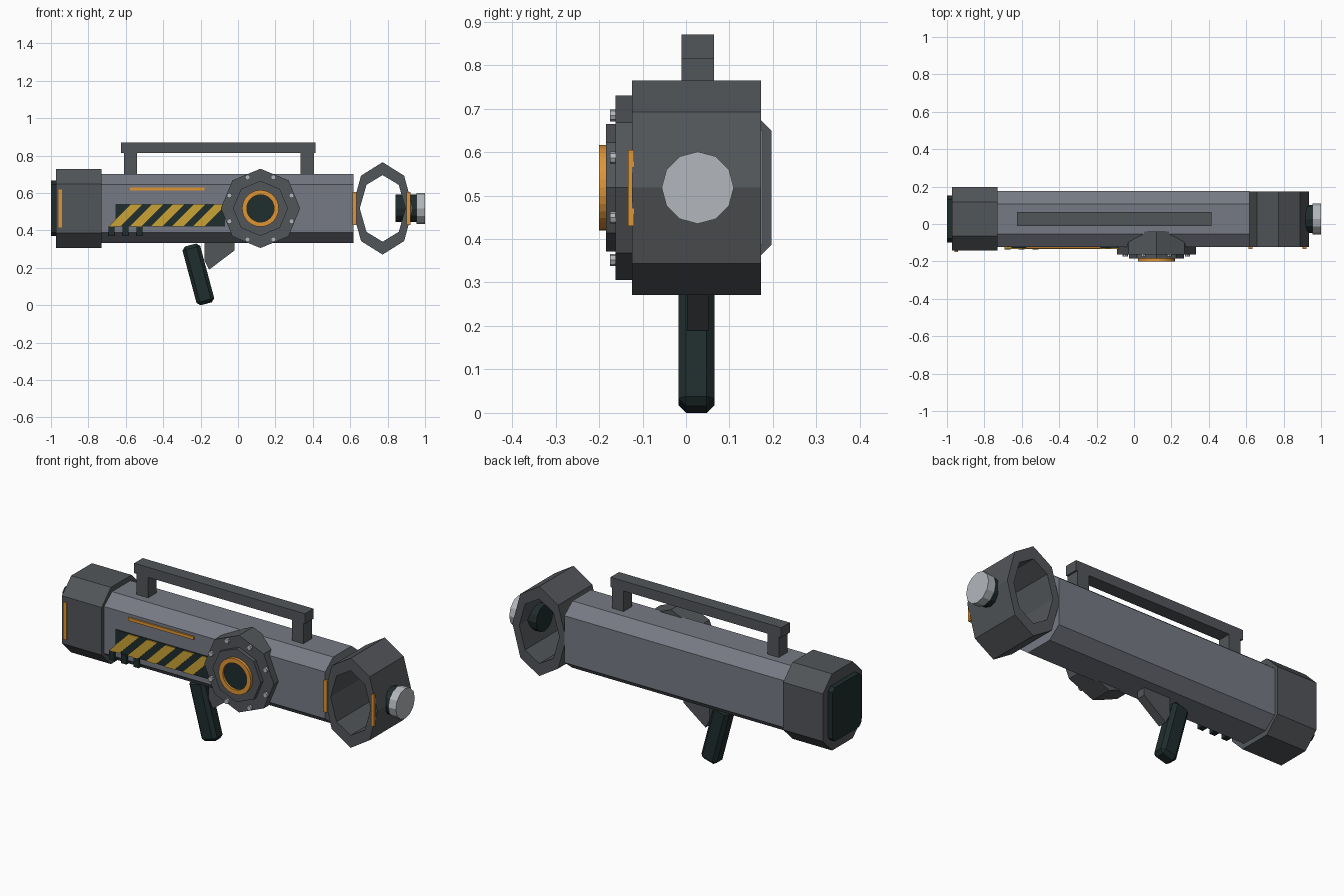
import bpy, bmesh, math
from mathutils import Matrix, Vector

if "Cube" in bpy.data.objects:
    bpy.data.objects.remove(bpy.data.objects["Cube"])

CY, CZ = 0.027, 0.518          # main tube axis


def material(name, r, g, b):
    m = bpy.data.materials.new(name)
    m.diffuse_color = (r, g, b, 1)
    m.use_nodes = True
    m.node_tree.nodes["Principled BSDF"].inputs["Base Color"].default_value = m.diffuse_color
    return m


BODY = material("blue_grey_metal", 0.18, 0.195, 0.23)
DARK = material("dark_grey_metal", 0.085, 0.092, 0.10)
BLACK = material("green_black_rubber", 0.014, 0.026, 0.026)
ORANGE = material("orange_trim", 0.74, 0.30, 0.035)
YELLOW = material("hazard_yellow", 0.60, 0.37, 0.035)
LIGHT = material("light_steel", 0.45, 0.47, 0.50)


def finish(name, bm, mat):
    bmesh.ops.recalc_face_normals(bm, faces=bm.faces[:])
    me = bpy.data.meshes.new(name)
    bm.to_mesh(me)
    bm.free()
    me.materials.append(mat)
    ob = bpy.data.objects.new(name, me)
    bpy.context.collection.objects.link(ob)
    return ob


def prism(name, pts, axis, a, b, mat):
    """Extrude a 2D outline from a to b: (y,z) points along x, or (x,z) points along y."""
    bm = bmesh.new()

    def at(p, t):
        return (t, p[0], p[1]) if axis == "x" else (p[0], t, p[1])
    lo = [bm.verts.new(at(p, a)) for p in pts]
    hi = [bm.verts.new(at(p, b)) for p in pts]
    n = len(pts)
    bm.faces.new(lo)
    bm.faces.new(hi)
    for i in range(n):
        j = (i + 1) % n
        bm.faces.new((lo[i], lo[j], hi[j], hi[i]))
    return finish(name, bm, mat)


def box(name, x0, x1, y0, y1, z0, z1, mat):
    return prism(name, [(x0, z0), (x1, z0), (x1, z1), (x0, z1)], "y", y0, y1, mat)


def chamfered(hy, hz, cy, cz):
    """Rectangle around the tube axis with cut corners."""
    q = [(hy, hz - cz), (hy - cy, hz), (cy - hy, hz), (-hy, hz - cz),
         (-hy, cz - hz), (cy - hy, -hz), (hy - cy, -hz), (hy, cz - hz)]
    return [(CY + y, CZ + z) for y, z in q]


def ngon(u, v, ru, rv, n, turn=0.0):
    return [(u + ru * math.sin(2 * math.pi * i / n + turn),
             v + rv * math.cos(2 * math.pi * i / n + turn)) for i in range(n)]


def ring(name, outer, inner, y0, y1, mat):
    """Open band running along y."""
    bm = bmesh.new()
    loops = [[bm.verts.new((x, y, z)) for x, z in pts]
             for pts, y in ((outer, y0), (outer, y1), (inner, y1), (inner, y0))]
    n = len(outer)
    for k in range(4):
        a, b = loops[k], loops[(k + 1) % 4]
        for i in range(n):
            j = (i + 1) % n
            bm.faces.new((a[i], a[j], b[j], b[i]))
    return finish(name, bm, mat)


# Main tube, rear cap and rear plate
prism("main_tube", chamfered(0.15, 0.184, 0.07, 0.055), "x", -0.74, 0.617, BODY)
prism("rear_cap", chamfered(0.17, 0.211, 0.08, 0.08), "x", -0.972, -0.73, DARK)
prism("rear_plate", chamfered(0.125, 0.148, 0.02, 0.02), "x", -1.0, -0.96, BLACK)

# Front open ring with its end knob
ring("front_ring", ngon(0.773, CZ, 0.163, 0.247, 8), ngon(0.773, CZ, 0.122, 0.178, 8),
     -0.124, 0.173, DARK)
prism("knob_stem", ngon(CY, CZ, 0.074, 0.074, 12), "x", 0.842, 0.956, BLACK)
prism("knob_cap", ngon(CY, CZ, 0.083, 0.083, 12), "x", 0.954, 1.0, LIGHT)

# Orange strips
box("cap_strip", -0.96, -0.94, -0.15, -0.142, 0.415, 0.62, ORANGE)
box("ring_strip_left", 0.613, 0.634, -0.133, -0.12, 0.43, 0.605, ORANGE)
box("ring_strip_right", 0.902, 0.923, -0.133, -0.12, 0.43, 0.605, ORANGE)
box("tube_strip", -0.578, -0.18, -0.131, -0.12, 0.613, 0.63, ORANGE)

# Hazard panel with slanted stripes
box("hazard_panel", -0.655, -0.07, -0.129, -0.12, 0.42, 0.542, BLACK)
for i in range(5):
    x = -0.692 + i * 0.112
    prism(f"hazard_stripe_{i + 1}",
          [(x, 0.42), (x + 0.062, 0.42), (x + 0.182, 0.54), (x + 0.12, 0.54)],
          "y", -0.134, -0.121, YELLOW)

# Vent blocks under the panel
for i in range(3):
    x = -0.692 + i * 0.075
    box(f"vent_block_{i + 1}", x, x + 0.032, -0.135, -0.07, 0.37, 0.42, BLACK)

# Side dial: two octagon tiers, bolts, orange bezel, dark lens
DX = 0.12
prism("dial_base", ngon(DX, CZ, 0.212, 0.212, 8), "y", -0.162, -0.04, DARK)
prism("dial_tier", ngon(DX, CZ, 0.147, 0.147, 8), "y", -0.184, -0.15, DARK)
ring("dial_bezel", ngon(DX, CZ, 0.098, 0.098, 32), ngon(DX, CZ, 0.073, 0.073, 32),
     -0.2, -0.18, ORANGE)
prism("dial_lens", ngon(DX, CZ, 0.075, 0.075, 32), "y", -0.188, -0.18, BLACK)
for i, (x, z) in enumerate(ngon(DX, CZ, 0.18, 0.18, 8, math.pi / 8)):
    prism(f"dial_bolt_{i + 1}", ngon(x, z, 0.014, 0.014, 8), "y", -0.175, -0.155, LIGHT)

# Carry handle
box("handle_rail", -0.625, 0.415, CY - 0.037, CY + 0.037, 0.815, 0.87, DARK)
for name, x in (("rear", -0.61), ("front", 0.335)):
    box(f"handle_post_{name}", x, x + 0.07, CY - 0.037, CY + 0.037, 0.69, 0.82, DARK)

# Tilted grip with bevelled edges
bm = bmesh.new()
bmesh.ops.create_cube(bm, size=1, matrix=Matrix.Diagonal((0.098, 0.083, 0.325, 1)))
bmesh.ops.bevel(bm, geom=bm.edges[:], offset=0.018, segments=1, affect='EDGES')
bm.transform(Matrix.Translation(Vector((-0.212, 0.024, 0.165)))
             @ Matrix.Rotation(math.radians(-15), 4, 'Y'))
low = min(v.co.z for v in bm.verts)
bm.transform(Matrix.Translation((0, 0, -low)))
finish("grip", bm, BLACK)

# Trigger bracket in front of the grip
prism("trigger_bracket", [(-0.18, 0.34), (-0.02, 0.34), (-0.02, 0.292), (-0.155, 0.19),
                          (-0.18, 0.24)], "y", CY - 0.025, CY + 0.025, DARK)
